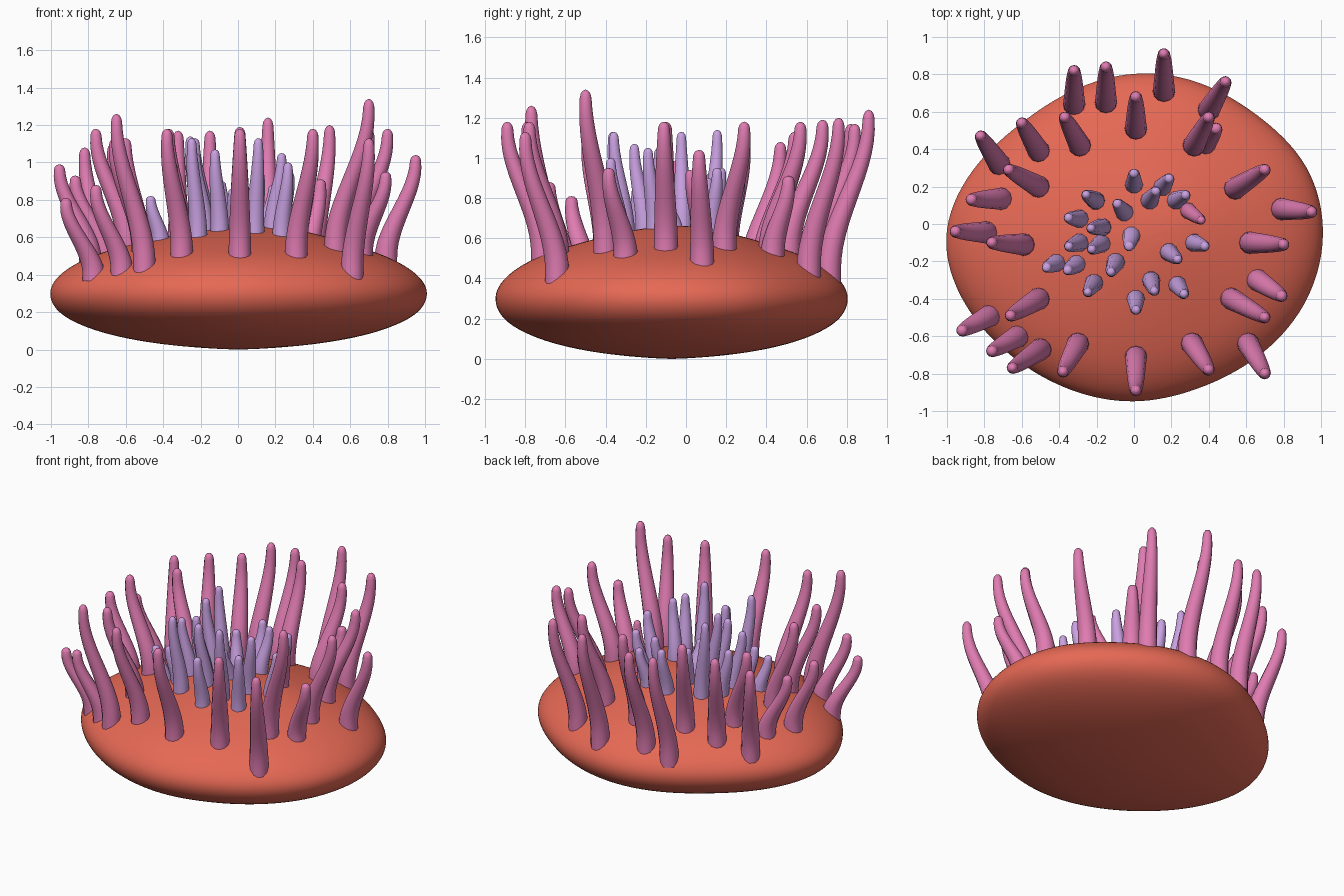
import bpy, bmesh, math
from mathutils import Vector

if "Cube" in bpy.data.objects:
    bpy.data.objects.remove(bpy.data.objects["Cube"])


def material(name, rgb):
    m = bpy.data.materials.new(name)
    m.diffuse_color = (*rgb, 1)
    m.use_nodes = True
    m.node_tree.nodes["Principled BSDF"].inputs["Base Color"].default_value = m.diffuse_color
    return m


CORAL = material("coral_red", (0.79, 0.14, 0.09))
PINK = material("tentacle_pink", (0.74, 0.2, 0.44))
LILAC = material("lilac", (0.59, 0.36, 0.76))

# Body outline radius every 22.5 degrees, and cross-section (radius factor, z)
CY = -0.07
RADII = [1.0, .99, .90, .88, .86, .83, .83, .92, 1.01, .955, .89, .865, .865, .855, .90, .965]
SECTION = [(0.4, .025), (0.65, .07), (.82, .125), (.95, .195), (1, .29), (.965, .385),
           (.82, .485), (.6, .555), (.4, .60), (.2, .63)]
TOP_Z, BOTTOM_Z = .64, -.008
GROW = 1.058  # makes up for shrinkage from subdivision


def lift(x, y):
    """Gentle swelling of the upper disc towards one side."""
    return .035 * math.exp(-((x - .22) ** 2 + (y + .03) ** 2) / .1)


def surface_z(x, y):
    """Height of the upper surface at a point."""
    a = (math.atan2(y - CY, x) / (2 * math.pi) * 16) % 16
    i = int(a) % 16
    rad = RADII[i] + (RADII[(i + 1) % 16] - RADII[i]) * (a - int(a))
    t = min(math.hypot(x, y - CY) / rad, 1)
    pts = [(0, TOP_Z)] + SECTION[:3:-1]
    for (t0, z0), (t1, z1) in zip(pts, pts[1:]):
        if t <= t1:
            return z0 + (z1 - z0) * (t - t0) / (t1 - t0) + lift(x, y)
    return .29


def finish(bm, name, mat):
    bmesh.ops.recalc_face_normals(bm, faces=bm.faces)
    me = bpy.data.meshes.new(name)
    bm.to_mesh(me)
    bm.free()
    ob = bpy.data.objects.new(name, me)
    bpy.context.collection.objects.link(ob)
    me.materials.append(mat)
    for p in me.polygons:
        p.use_smooth = len(p.vertices) <= 4
    return ob


def skin(bm, rings):
    for a, b in zip(rings, rings[1:]):
        n = len(a)
        for i in range(n):
            bm.faces.new((a[i], a[(i + 1) % n], b[(i + 1) % n], b[i]))


# Body: lofted cushion, smoothed by subdivision
bm = bmesh.new()
rings = []
for k, (t, z) in enumerate(SECTION):
    ring = []
    for i, rad in enumerate(RADII):
        a = i * math.pi / 8
        x, y = t * rad * GROW * math.cos(a), CY + t * rad * GROW * math.sin(a)
        ring.append(bm.verts.new((x, y, z + (lift(x, y) if k > 5 else 0))))
    rings.append(ring)
skin(bm, rings)
for ring, z in ((rings[0], BOTTOM_Z), (rings[-1], TOP_Z + lift(0, CY))):
    c = bm.verts.new((0, CY, z))
    for i in range(16):
        bm.faces.new((ring[i], ring[(i + 1) % 16], c))
body = finish(bm, "body", CORAL)
sub = body.modifiers.new("smooth", 'SUBSURF')
sub.levels = sub.render_levels = 3


def tentacle(name, base, tip, top, radius, mat, sides=12):
    """Tapered S-curved tube, rounded at the tip, closed at the base."""
    z0 = surface_z(*base) - .04
    b, e = Vector((*base, z0)), Vector((*tip, top))
    bm = bmesh.new()
    rings = []
    steps = [i / 14 * .95 for i in range(15)] + [.975, .992]
    for s in steps:
        u = min(max((s - .08) / .84, 0), 1)
        sway = .08 * s + .92 * u * u * (3 - 2 * u)
        c = b + (e - b) * sway
        c.z = z0 + (top - z0) * s
        r = radius * (1 - .56 * s ** 1.5)
        if s > .95:
            r *= math.sqrt(max(0, 1 - ((s - .95) / .05) ** 2))
        rings.append([bm.verts.new((c.x + r * math.cos(j * 2 * math.pi / sides),
                                    c.y + r * math.sin(j * 2 * math.pi / sides), c.z))
                      for j in range(sides)])
    skin(bm, rings)
    bm.faces.new(rings[0])
    end = bm.verts.new(e)
    for j in range(sides):
        bm.faces.new((rings[-1][j], rings[-1][(j + 1) % sides], end))
    return finish(bm, name, mat)


# Outer tentacles, back to front: tip x, tip y, root x, root y
BACK = [(-.32, .82, -.32, .64, 1.17), (-.15, .84, -.15, .65, 1.17), (.16, .91, .16, .71, 1.24),
        (.01, .68, .01, .51, 1.19), (.49, .76, .40, .61, 1.20), (.40, .57, .32, .42, 1.18),
        (.44, .51, .38, .43, .91), (-.82, .47, -.72, .32, 1.08), (-.60, .54, -.51, .39, 1.13),
        (-.37, .57, -.29, .42, 1.18)]
SIDES = [(.70, .29, .54, .19, 1.18), (.95, .065, .79, .08, 1.04), (.80, -.11, .62, -.10, 1.18),
         (.79, -.385, .66, -.30, .95), (-.76, -.10, -.59, -.11, 1.18),
         (-.955, -.04, -.79, -.045, .99), (-.87, .13, -.71, .135, .93),
         (-.67, .29, -.51, .20, 1.10)]
FRONT = [(.70, -.50, .52, -.40, 1.34), (.70, -.80, .61, -.64, 1.13), (.40, -.78, .31, -.64, 1.18),
         (.01, -.89, .01, -.71, 1.18), (-.38, -.79, -.30, -.64, 1.18),
         (-.65, -.77, -.50, -.67, 1.26), (-.76, -.68, -.62, -.60, .88),
         (-.92, -.57, -.77, -.49, .81), (-.66, -.49, -.51, -.40, 1.13)]
for group, items in (("back", BACK), ("side", SIDES), ("front", FRONT)):
    for i, (x, y, rx, ry, h) in enumerate(items):
        tentacle(f"{group}_tentacle_{i + 1}", (rx, ry), (x, y), h, .061, PINK)

# One short pink tentacle near the middle
tentacle("short_tentacle", (.29, .07), (.36, .02), .94, .045, PINK)

# Inner tentacles: middle x, middle y, height
INNER = [(0, .24, .93), (.17, .22, .88), (.25, .14, .95), (.10, .15, .95), (-.07, .085, .9),
         (-.23, .14, 1.14), (-.32, .03, .93), (-.2, -.02, 1.13), (-.32, -.11, 1.0),
         (-.2, -.12, 1.05), (-.02, -.09, .86), (-.11, -.23, 1.07), (-.33, -.23, .85),
         (-.44, -.22, .82), (-.23, -.34, 1.13), (.01, -.43, .95), (.10, -.33, 1.13),
         (.25, -.35, 1.0), (.21, -.17, 1.05), (.35, -.11, .95)]
for i, (x, y, h) in enumerate(INNER):
    d = Vector((x, y)).normalized() * .03
    tentacle(f"inner_tentacle_{i + 1}", (x - d.x, y - d.y), (x + d.x, y + d.y), h, .05, LILAC, 10)
